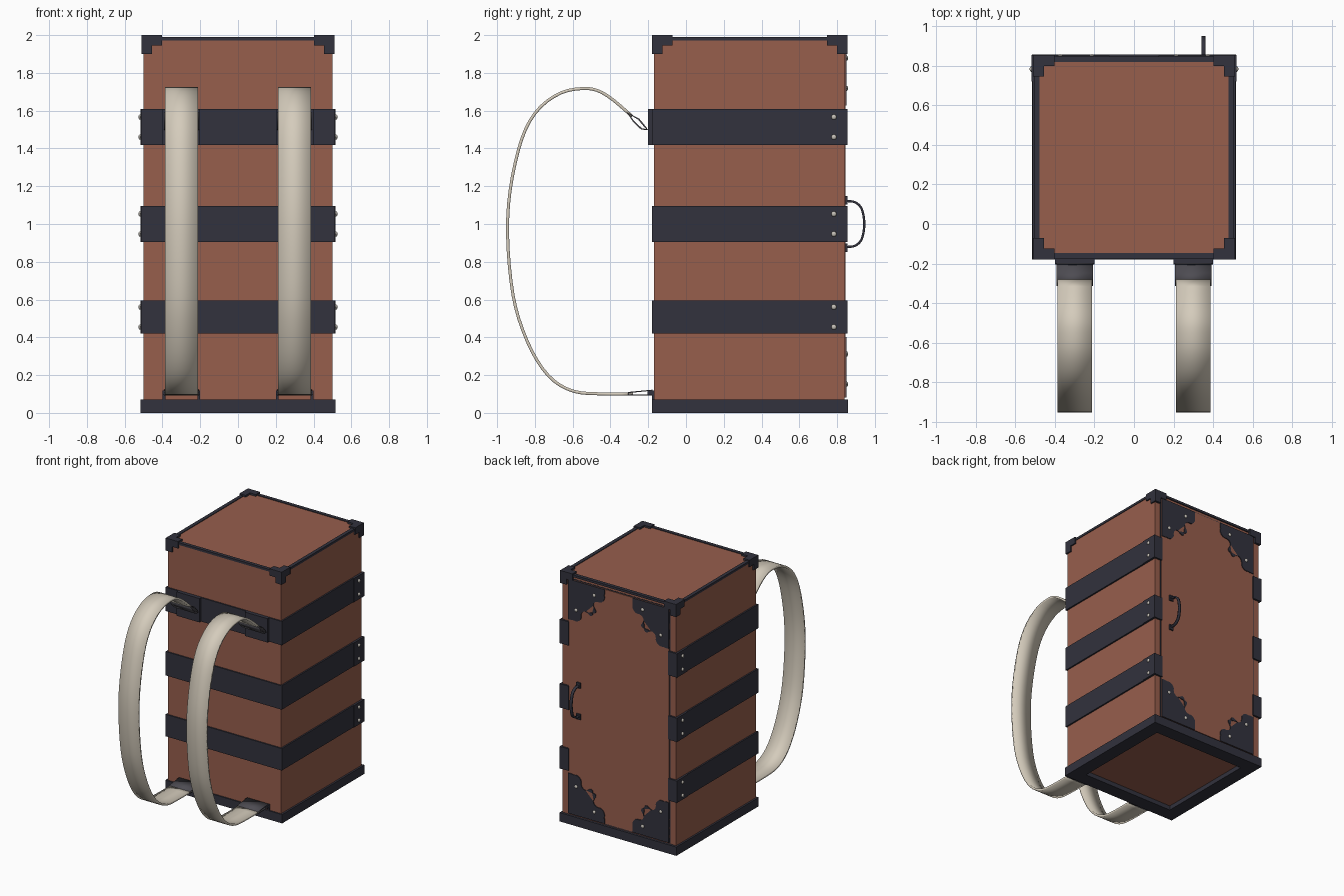
import bpy, bmesh, math
from mathutils import Vector

if "Cube" in bpy.data.objects:
    bpy.data.objects.remove(bpy.data.objects["Cube"])


def material(name, rgb):
    m = bpy.data.materials.new(name)
    m.diffuse_color = (*rgb, 1)
    m.use_nodes = True
    m.node_tree.nodes["Principled BSDF"].inputs["Base Color"].default_value = m.diffuse_color
    return m


LEATHER = material("brown leather", (0.31, 0.112, 0.073))
DARK = material("dark metal", (0.032, 0.032, 0.047))
GREY = material("grey clasp", (0.075, 0.072, 0.085))
CREAM = material("cream webbing", (0.66, 0.60, 0.50))
STEEL = material("pale steel", (0.55, 0.52, 0.47))


def finish(name, bm, mat, smooth=False):
    bmesh.ops.recalc_face_normals(bm, faces=bm.faces)
    me = bpy.data.meshes.new(name)
    bm.to_mesh(me)
    bm.free()
    me.materials.append(mat)
    ob = bpy.data.objects.new(name, me)
    bpy.context.collection.objects.link(ob)
    if smooth:
        bpy.ops.object.select_all(action='DESELECT')
        ob.select_set(True)
        bpy.context.view_layer.objects.active = ob
        bpy.ops.object.shade_smooth_by_angle(angle=math.radians(40))
    return ob


def add_box(bm, lo, hi):
    lo, hi = Vector(lo), Vector(hi)
    vs = bmesh.ops.create_cube(bm, size=1)["verts"]
    for v in vs:
        v.co = (lo + hi) / 2 + v.co * (hi - lo)


def boxes(name, mat, *pairs):
    bm = bmesh.new()
    for lo, hi in pairs:
        add_box(bm, lo, hi)
    return finish(name, bm, mat)


def extrude(name, pts, place, depth, mat):
    """Extrude a flat outline; place maps (u, v) to 3D, depth is the offset."""
    bm = bmesh.new()
    f = bm.faces.new([bm.verts.new(place(u, v)) for u, v in pts])
    top = bmesh.ops.extrude_face_region(bm, geom=[f])["geom"]
    bmesh.ops.translate(bm, vec=depth, verts=[g for g in top if isinstance(g, bmesh.types.BMVert)])
    return finish(name, bm, mat)


def smooth_path(p, n=4):
    """Catmull-Rom through the (y, z) points."""
    q = [Vector(a) for a in p]
    q = [2 * q[0] - q[1]] + q + [2 * q[-1] - q[-2]]
    out = []
    for i in range(1, len(q) - 2):
        a, b, c, d = q[i - 1:i + 3]
        for k in range(n):
            t = k / n
            out.append(0.5 * (2 * b + (c - a) * t + (2 * a - 5 * b + 4 * c - d) * t * t
                              + (3 * b - a - 3 * c + d) * t ** 3))
    return out + [q[-2]]


def ribbon(name, path, x, width, thick, mat, closed=False):
    """Flat strip of given width along x following a (y, z) path."""
    bm = bmesh.new()
    rows = [[bm.verts.new((x + s * width / 2, p[0], p[1])) for s in (-1, 1)] for p in path]
    pairs = list(zip(rows, rows[1:])) + ([(rows[-1], rows[0])] if closed else [])
    for a, b in pairs:
        bm.faces.new((a[0], a[1], b[1], b[0]))
    ob = finish(name, bm, mat, True)
    mod = ob.modifiers.new("thickness", 'SOLIDIFY')
    mod.thickness, mod.offset = thick, 0
    return ob


# Case body and back door
boxes("case_body", LEATHER, ((-.5, -.17, .035), (.5, .838, 1.985)))
boxes("door_gap", DARK, ((-.45, .83, .075), (.45, .8395, 1.955)))
boxes("door", LEATHER, ((-.443, .83, .082), (.443, .845, 1.948)))


# Rectangular frames for base and top edge
def frame(name, x, y0, y1, w, z0, z1):
    boxes(name, DARK,
          ((-x, y0, z0), (x, y0 + w, z1)), ((-x, y1 - w, z0), (x, y1, z1)),
          ((-x, y0 + w, z0), (-x + w, y1 - w, z1)), ((x - w, y0 + w, z0), (x, y1 - w, z1)))


frame("base_frame", .515, -.18, .857, .11, 0, .07)
frame("top_rim", .505, -.174, .847, .028, 1.972, 1.99)

# Top corner guards: three L-shaped legs meeting at each corner
for sx in (-1, 1):
    for y, sy in ((-.18, 1), (.855, -1)):
        def span(lx, ly, lz):
            xs, ys = sorted((sx * .511, sx * (.511 - lx))), sorted((y, y + sy * ly))
            return (xs[0], ys[0], 2 - lz), (xs[1], ys[1], 2)
        boxes("corner_guard", DARK, span(.108, .055, .055), span(.055, .108, .055),
              span(.055, .055, .1))


def rivet(c, axis):
    bm = bmesh.new()
    bmesh.ops.create_uvsphere(bm, u_segments=10, v_segments=6, radius=.014)
    for v in bm.verts:
        v.co[axis] *= .7
        v.co += Vector(c)
    finish("rivet", bm, STEEL, True)


# Bands wrapping the front and sides, with riveted end plates
half = [(.44, .838), (.44, .852), (.512, .852), (.512, -.18)]
inner = [(.495, -.165), (.495, .838)]
band = half + [(-x, y) for x, y in half[::-1]] + [(-x, y) for x, y in inner[::-1]] + inner
for z0, z1 in ((.42, .595), (.905, 1.095), (1.418, 1.608)):
    extrude("band", band, lambda u, v: (u, v, z0), (0, 0, z1 - z0), DARK)
    for s in (-1, 1):
        xs = sorted((s * .505, s * .517))
        boxes("band_end_plate", DARK, ((xs[0], .72, z0), (xs[1], .854, z1)))
        for dz in (-.053, .053):
            rivet((s * .518, .783, (z0 + z1) / 2 + dz), 0)


# Ornate door corner brackets with a round notch in the diagonal
def arc(cx, cy, r, a0, a1, n):
    return [(cx + r * math.cos(math.radians(a0 + (a1 - a0) * i / n)),
             cy + r * math.sin(math.radians(a0 + (a1 - a0) * i / n))) for i in range(n + 1)]


side = [(.32, 0), (.32, .03)] + arc(.27, .065, .05, -20, 80, 5) + arc(.262, .155, .042, 270, 180, 4)
side += arc(.222, .195, .022, 0, 110, 3)
bracket = [(0, 0)] + side + arc(.165, .165, .058, 25, -295, 16) + [(v, u) for u, v in side[::-1]]
for sx in (-1, 1):
    for z, sz in ((.082, 1), (1.948, -1)):
        extrude("door_bracket", bracket,
                lambda u, v: (sx * (.443 - u), .843, z + sz * v), (0, .008, 0), DARK)
        for u, v in ((.07, .23), (.23, .07)):
            rivet((sx * (.443 - u), .849, z + sz * v), 1)

# Door pull
ribbon("door_handle", smooth_path([(.85, 1.122), (.895, 1.115), (.93, 1.08), (.944, 1.0),
                                   (.93, .92), (.895, .885), (.85, .878)]), .352, .02, .012, DARK)
for z in (1.125, .875):
    boxes("handle_mount", DARK, ((.335, .84, z - .022), (.369, .856, z + .022)))

# Shoulder straps with their clasps and mounts
strap = smooth_path([(-.285, 1.57), (-.39, 1.66), (-.47, 1.707), (-.55, 1.717), (-.66, 1.695),
                     (-.77, 1.62), (-.85, 1.5), (-.905, 1.32), (-.94, 1.1), (-.942, .87),
                     (-.915, .62), (-.865, .44), (-.79, .28), (-.70, .17), (-.59, .113),
                     (-.46, .101), (-.28, .10)], 3)
for x in (-.3, .3):
    ribbon("shoulder_strap", strap, x, .175, .016, CREAM)
    boxes("strap_mount", DARK, ((x - .1, -.2, 1.418), (x + .1, -.175, 1.608)))
    ribbon("upper_clasp", [(-.31, 1.588), (-.25, 1.555), (-.215, 1.512), (-.205, 1.5),
                           (-.235, 1.503), (-.275, 1.54)], x, .185, .008, GREY, True)
    ribbon("lower_clasp", [(-.305, .108), (-.18, .12), (-.18, .096), (-.305, .094)],
           x, .185, .008, GREY, True)
    boxes("lower_clasp_mount", DARK, ((x - .1, -.205, .095), (x + .1, -.165, .118)),
          ((x - .1, -.18, .065), (x - .085, -.165, .1)), ((x + .085, -.18, .065), (x + .1, -.165, .1)))
